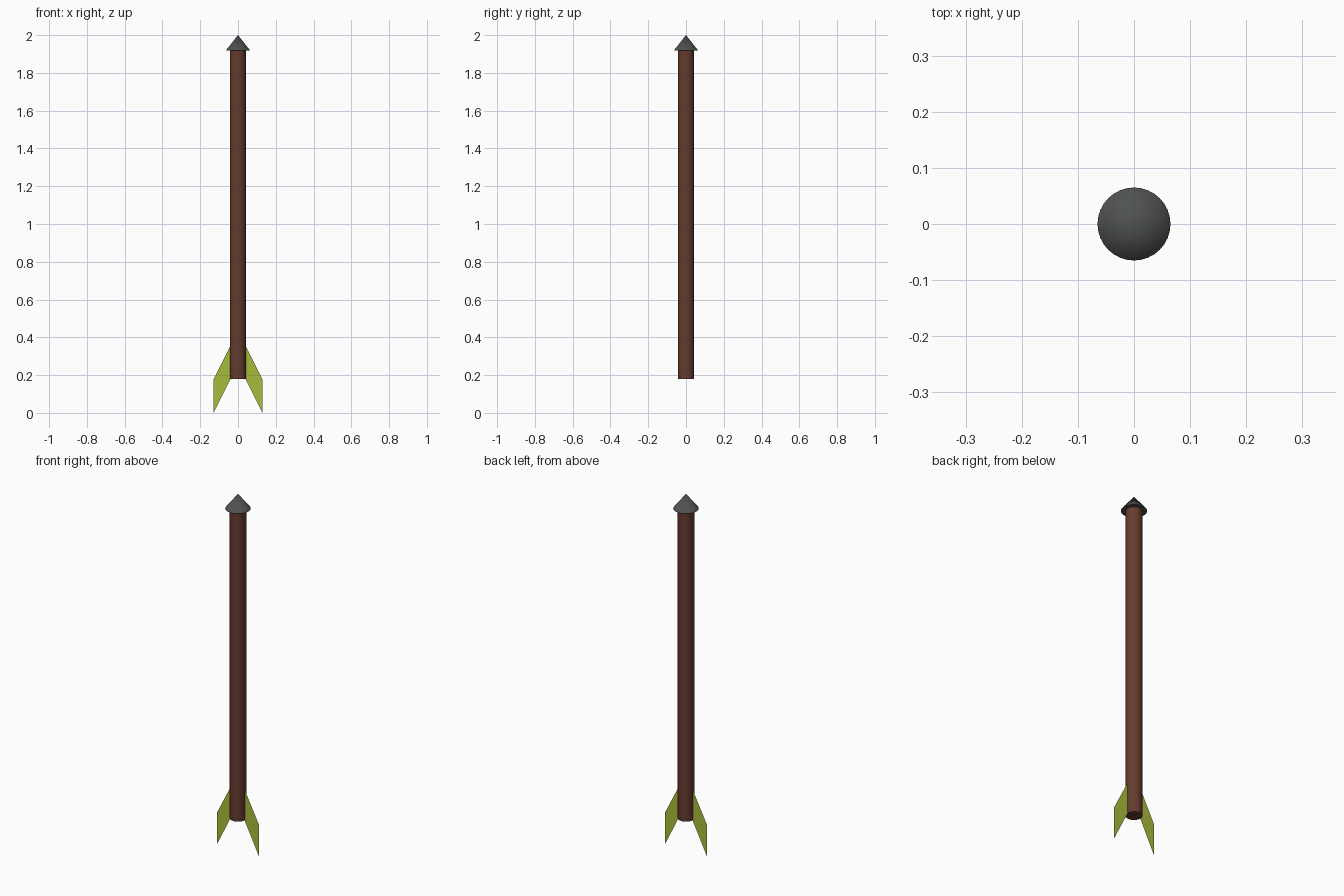
import bpy, math

if "Cube" in bpy.data.objects:
    bpy.data.objects.remove(bpy.data.objects["Cube"])

SHAFT_R, SHAFT_BOTTOM, HEAD_BASE, TOP = 0.042, 0.18, 1.918, 2.0


def paint(obj, name, color):
    mat = bpy.data.materials.get(name) or bpy.data.materials.new(name)
    mat.diffuse_color = (*color, 1)
    mat.use_nodes = True
    mat.node_tree.nodes["Principled BSDF"].inputs["Base Color"].default_value = mat.diffuse_color
    obj.data.materials.append(mat)


def smooth(obj):
    bpy.ops.object.shade_smooth_by_angle(angle=math.radians(35))


# Shaft
bpy.ops.mesh.primitive_cylinder_add(vertices=32, radius=SHAFT_R, depth=HEAD_BASE - SHAFT_BOTTOM,
                                    location=(0, 0, (HEAD_BASE + SHAFT_BOTTOM) / 2))
shaft = bpy.context.object
shaft.name = "shaft"
smooth(shaft)
paint(shaft, "brown_wood", (0.13, 0.045, 0.027))

# Conical head, wider than the shaft
bpy.ops.mesh.primitive_cone_add(vertices=32, radius1=0.065, radius2=0, depth=TOP - HEAD_BASE,
                                location=(0, 0, (TOP + HEAD_BASE) / 2))
head = bpy.context.object
head.name = "arrow_head"
smooth(head)
paint(head, "dark_metal", (0.08, 0.085, 0.085))

# Paper-thin swept fins on both sides
for side, label in ((-1, "left"), (1, "right")):
    profile = [(0.04, 0.355), (0.13, 0.177), (0.13, 0.0), (0.04, 0.18)]
    mesh = bpy.data.meshes.new(label + "_fin")
    mesh.from_pydata([(side * x, 0, z) for x, z in profile], [], [(0, 1, 2, 3)])
    fin = bpy.data.objects.new(label + "_fin", mesh)
    bpy.context.collection.objects.link(fin)
    paint(fin, "green_feather", (0.40, 0.50, 0.045))
